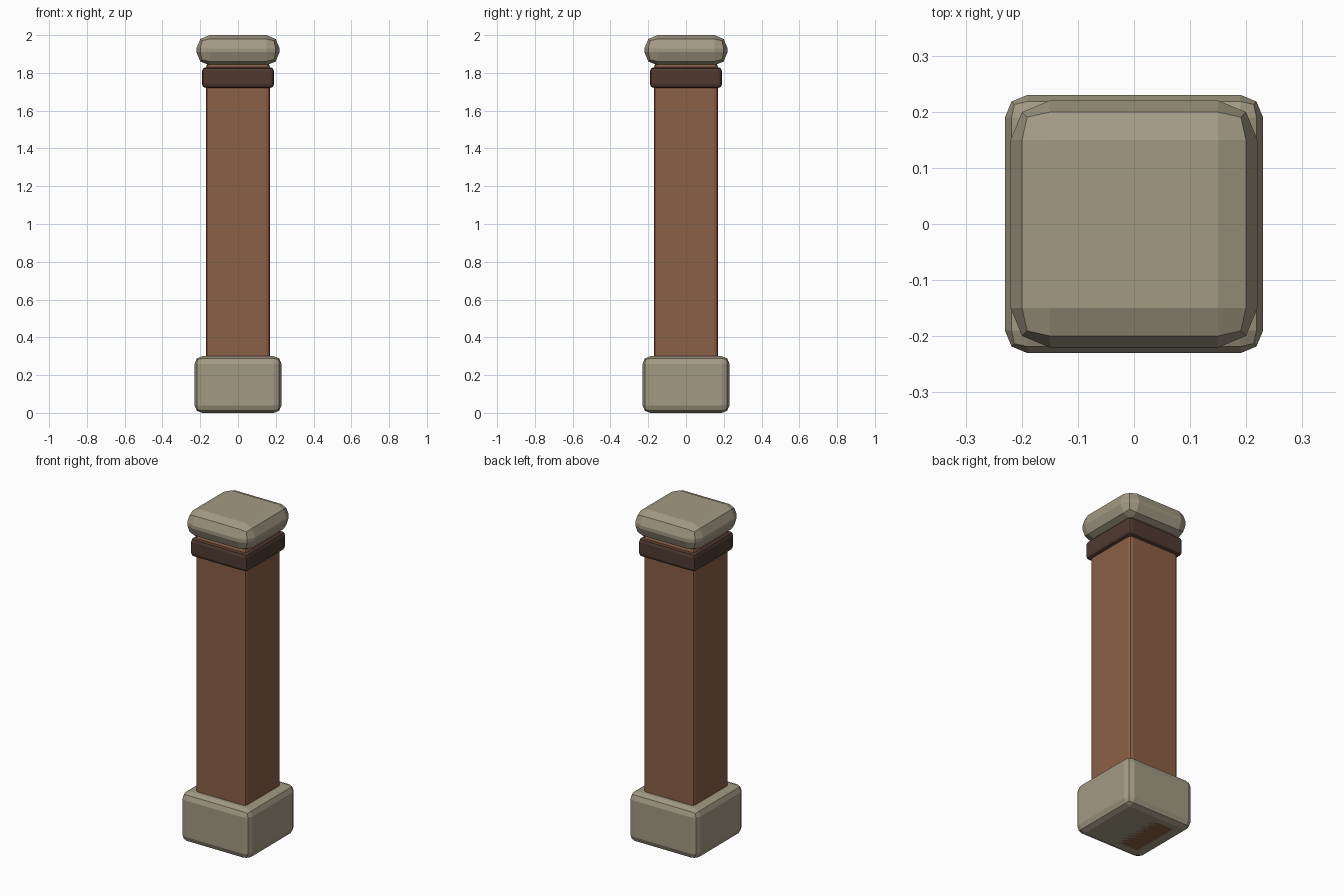
import bpy
import bmesh

default = bpy.data.objects.get("Cube")
if default:
    bpy.data.objects.remove(default, do_unlink=True)


def make_material(name, color):
    mat = bpy.data.materials.new(name)
    mat.use_nodes = True
    mat.diffuse_color = color
    bsdf = mat.node_tree.nodes["Principled BSDF"]
    bsdf.inputs["Base Color"].default_value = color
    bsdf.inputs["Roughness"].default_value = 0.8
    return mat


def block(name, half, bottom, top, bevel, mat):
    """Square block centred on the z axis with two-step rounded edges."""
    bm = bmesh.new()
    bmesh.ops.create_cube(bm, size=1)
    for v in bm.verts:
        v.co.x *= 2 * half
        v.co.y *= 2 * half
        v.co.z = top if v.co.z > 0 else bottom
    mesh = bpy.data.meshes.new(name)
    bm.to_mesh(mesh)
    bm.free()
    mesh.materials.append(mat)
    obj = bpy.data.objects.new(name, mesh)
    bpy.context.collection.objects.link(obj)
    mod = obj.modifiers.new("rounded_edges", 'BEVEL')
    mod.width = bevel
    mod.segments = 2
    return obj


stone = make_material("stone", (0.366, 0.323, 0.231, 1))
wood = make_material("wood", (0.258, 0.115, 0.062, 1))
dark_wood = make_material("dark_wood", (0.08, 0.042, 0.03, 1))

# Stone foot, wooden shaft, dark collar and pillowy stone cap
block("base", 0.23, 0.0, 0.30, 0.04, stone)
block("post", 0.17, 0.0, 1.85, 0.02, wood)
block("collar", 0.19, 1.72, 1.83, 0.02, dark_wood)
block("cap", 0.22, 1.84, 2.0, 0.07, stone)
